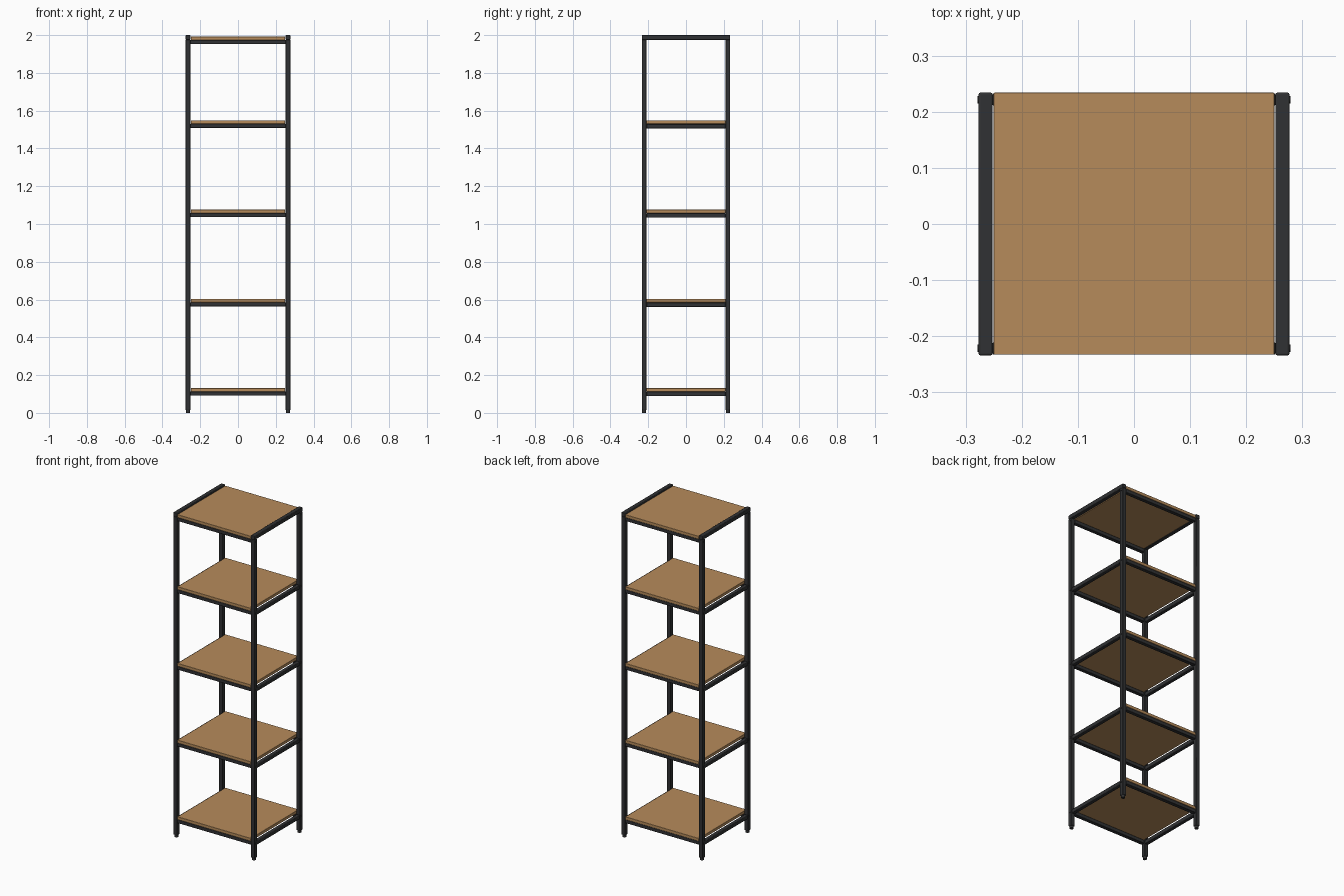
import bpy
from math import radians, pi

cube = bpy.data.objects.get("Cube")
if cube:
    bpy.data.objects.remove(cube, do_unlink=True)


def material(name, rgb):
    mat = bpy.data.materials.new(name)
    mat.use_nodes = True
    mat.diffuse_color = (*rgb, 1)
    mat.node_tree.nodes["Principled BSDF"].inputs["Base Color"].default_value = (*rgb, 1)
    return mat


wood = material("warm wood", (0.47, 0.26, 0.105))
metal = material("charcoal metal", (0.03, 0.031, 0.033))


def box(name, low, high, mat, bevel):
    """Rounded box between two opposite corners."""
    centre = [(a + b) / 2 for a, b in zip(low, high)]
    bpy.ops.mesh.primitive_cube_add(size=1, location=centre)
    obj = bpy.context.object
    obj.name = name
    obj.scale = [b - a for a, b in zip(low, high)]
    bpy.ops.object.transform_apply(location=False, rotation=False, scale=True)
    obj.data.materials.append(mat)
    mod = obj.modifiers.new("rounded edges", "BEVEL")
    mod.width = bevel
    mod.segments = 2
    bpy.ops.object.shade_smooth_by_angle(angle=radians(35))
    return obj


def cylinder(name, radius, depth, location, rotation=(0, 0, 0)):
    bpy.ops.mesh.primitive_cylinder_add(vertices=20, radius=radius, depth=depth,
                                        location=location, rotation=rotation)
    obj = bpy.context.object
    obj.name = name
    obj.data.materials.append(metal)
    bpy.ops.object.shade_smooth_by_angle(angle=radians(35))


X, Y = 0.277, 0.234        # outer half width and half depth
T = 0.025                  # tube thickness
HEIGHT = 2.0
SHELVES = [0.113, 0.585, 1.058, 1.53, 1.974]   # undersides of the boards
SIDES = {"left": 1, "right": -1}
ENDS = {"front": -1, "back": 1}


def span(sign, outer, thick):
    """Sorted interval running inward from an outer face."""
    return sorted((sign * outer, sign * (outer - thick)))


# Posts with feet, and bolt heads where the rails meet them
for side, sx in SIDES.items():
    x0, x1 = span(sx, X, T)
    for end, sy in ENDS.items():
        y0, y1 = span(sy, Y, T)
        box(f"{end}_{side}_post", (x0, y0, 0.014), (x1, y1, HEIGHT - T), metal, 0.003)
        cylinder(f"{end}_{side}_foot", 0.011, 0.016,
                 ((x0 + x1) / 2, (y0 + y1) / 2, 0.008))
        for i, z in enumerate(SHELVES):
            cylinder(f"{end}_{side}_bolt_{i + 1}", 0.007, 0.004,
                     (sx * X, (y0 + y1) / 2, z - 0.011), (0, pi / 2, 0))
    # Rail capping both posts
    box(f"{side}_top_rail", (x0, -Y, HEIGHT - T), (x1, Y, HEIGHT), metal, 0.003)

# Shelves: a board on front and back rails, with side rails between the posts
for i, z in enumerate(SHELVES):
    n = i + 1
    box(f"shelf_board_{n}", (-0.25, -0.233, z), (0.25, 0.234, z + 0.018), wood, 0.0015)
    for end, sy in ENDS.items():
        y0, y1 = span(sy, Y - 0.001, T - 0.002)
        box(f"{end}_rail_{n}", (-X + T, y0, z - 0.022), (X - T, y1, z), metal, 0.003)
    if z < 1.9:
        for side, sx in SIDES.items():
            x0, x1 = span(sx, X - 0.001, T - 0.002)
            box(f"{side}_rail_{n}", (x0, -Y + T, z - 0.024), (x1, Y - T, z - 0.001),
                metal, 0.003)
